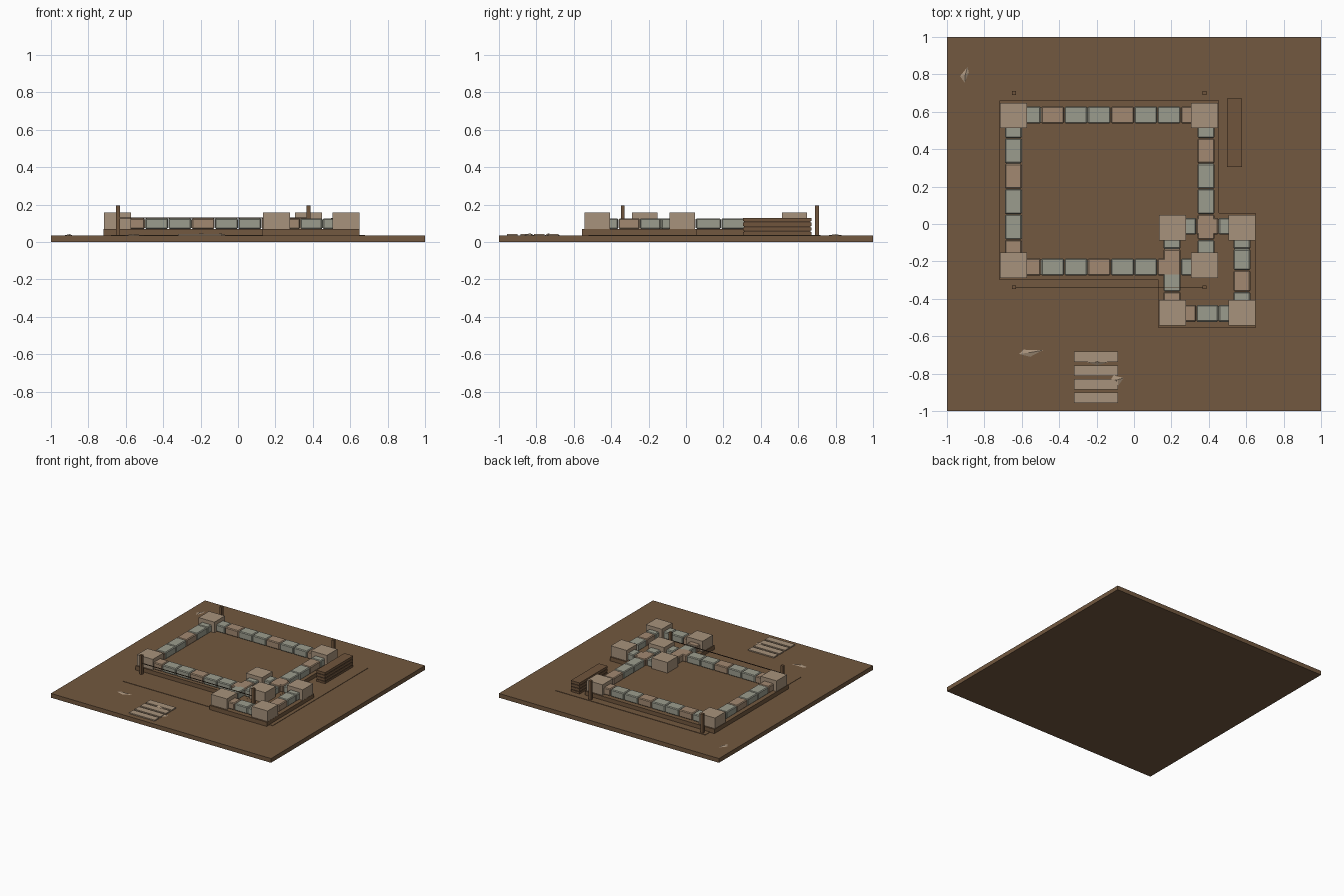
import bpy
import bmesh
from mathutils import Vector

old = bpy.data.objects.get("Cube")
if old:
    bpy.data.objects.remove(old, do_unlink=True)


def material(name, rgb):
    m = bpy.data.materials.new(name)
    m.use_nodes = True
    m.diffuse_color = (*rgb, 1)
    m.node_tree.nodes["Principled BSDF"].inputs["Base Color"].default_value = (*rgb, 1)
    return m


SOIL = material("soil brown", (0.17, 0.098, 0.05))
WOOD = material("wood brown", (0.16, 0.09, 0.045))
ROPE = material("dark cord", (0.07, 0.04, 0.022))
PALE = material("pale sandstone", (0.39, 0.29, 0.2))
TAN = material("tan stone", (0.36, 0.25, 0.165))
GREY = material("grey stone", (0.33, 0.335, 0.27))

GROUND = 0.035
FLOOR = 0.07


def finish(name, bm, mat):
    mesh = bpy.data.meshes.new(name)
    bm.to_mesh(mesh)
    bm.free()
    mesh.materials.append(mat)
    obj = bpy.data.objects.new(name, mesh)
    bpy.context.collection.objects.link(obj)
    return obj


def box(name, mat, x, y, z, bevel=0):
    """Box from (low, high) ranges along each axis."""
    bm = bmesh.new()
    bmesh.ops.create_cube(bm, size=1)
    for v in bm.verts:
        v.co = Vector([(a + b) / 2 + c * (b - a) for c, (a, b) in zip(v.co, (x, y, z))])
    if bevel:
        bmesh.ops.bevel(bm, geom=bm.edges[:], offset=bevel, segments=1, affect='EDGES')
    return finish(name, bm, mat)


def around(c, size):
    return (c - size / 2, c + size / 2)


def wall(name, axis, across, start, end, pattern):
    """Row of stones; pattern letters pick tan or grey."""
    step = (end - start) / len(pattern)
    for i, letter in enumerate(pattern):
        along = around(start + step * (i + 0.5), abs(step) - 0.002)
        side = around(across, 0.09)
        x, y = (along, side) if axis == "x" else (side, along)
        box(f"{name}_stone_{i + 1}", TAN if letter == "T" else GREY,
            x, y, (FLOOR, 0.127), bevel=0.006)


def shard(name, outline, top):
    """Flat chip of stone with a low ridge."""
    bm = bmesh.new()
    rim = [bm.verts.new((x, y, GROUND)) for x, y in outline]
    mid = sum((v.co for v in rim), Vector()) / len(rim)
    peak = bm.verts.new((mid.x, mid.y, top))
    bm.faces.new(rim)
    for i, v in enumerate(rim):
        bm.faces.new((v, rim[i - 1], peak))
    bmesh.ops.recalc_face_normals(bm, faces=bm.faces[:])
    finish(name, bm, PALE)


# Ground and foundations
box("ground", SOIL, (-1, 1), (-1, 1), (0, GROUND))
box("levelled_soil", SOIL, (-0.68, 0.68), (-0.52, 0.72), (GROUND, 0.038))
box("main_foundation", SOIL, (-0.72, 0.455), (-0.3, 0.66), (0.03, FLOOR))
box("annex_foundation", SOIL, (0.13, 0.65), (-0.555, 0.06), (0.03, FLOOR - 0.0003))

# Corner blocks of both rooms
for room, xs, ys in (("main", (-0.645, 0.377), (-0.22, 0.58)),
                     ("annex", (0.207, 0.577), (-0.475, -0.019))):
    for x, side in zip(xs, ("right", "left")):
        for y, end in zip(ys, ("front", "back")):
            box(f"{room}_corner_{end}_{side}", PALE,
                around(x, 0.144), around(y, 0.136), (FLOOR, 0.157))

# Main room walls
wall("main_back_wall", "x", 0.583, -0.622, 0.374, "GTGGTGGT")
wall("main_front_wall", "x", -0.23, -0.622, 0.374, "TGGTGGTG")
wall("main_right_wall", "y", -0.645, 0.595, -0.22, "GGTGGT")
wall("main_left_wall", "y", 0.385, 0.595, -0.22, "GTGGTG")

# Annex walls
wall("annex_right_wall", "y", 0.203, -0.02, -0.475, "GTGT")
wall("annex_left_wall", "y", 0.577, -0.02, -0.475, "GGTG")
wall("annex_front_wall", "x", -0.478, 0.215, 0.57, "TGG")
wall("annex_back_wall", "x", -0.012, 0.215, 0.57, "GTG")

# Marker posts and setting-out cord
for x, side in ((-0.642, "right"), (0.378, "left")):
    for y, end in ((-0.338, "front"), (0.7, "back")):
        box(f"post_{end}_{side}", WOOD, around(x, 0.021), around(y, 0.021), (GROUND, 0.195))
box("cord", ROPE, (-0.642, 0.378), around(-0.338, 0.005), (0.125, 0.13))

# Stacked planks
for i in range(4):
    z = GROUND + 0.002 + i * 0.025
    box(f"plank_{i + 1}", WOOD, (0.498, 0.578), (0.305, 0.67), (z, z + 0.017))
box("plank_spacer", ROPE, (0.502, 0.574), (0.309, 0.666), (GROUND, 0.125))

# Paving slabs in a row
for i in range(4):
    box(f"paving_slab_{i + 1}", PALE, (-0.32, -0.086),
        around(-0.711 - i * 0.073, 0.056), (GROUND, 0.044))

# Loose stone chips
shard("chip_back", [(-0.89, 0.84), (-0.93, 0.79), (-0.905, 0.755), (-0.883, 0.81)], 0.042)
shard("chip_front", [(-0.615, -0.695), (-0.59, -0.672), (-0.487, -0.675), (-0.555, -0.71)], 0.042)
shard("chip_by_slabs", [(-0.25, -0.74), (-0.2, -0.71), (-0.14, -0.74), (-0.195, -0.755)], 0.047)
shard("chip_beside_slabs", [(-0.11, -0.81), (-0.055, -0.823), (-0.085, -0.865), (-0.13, -0.84)], 0.047)
